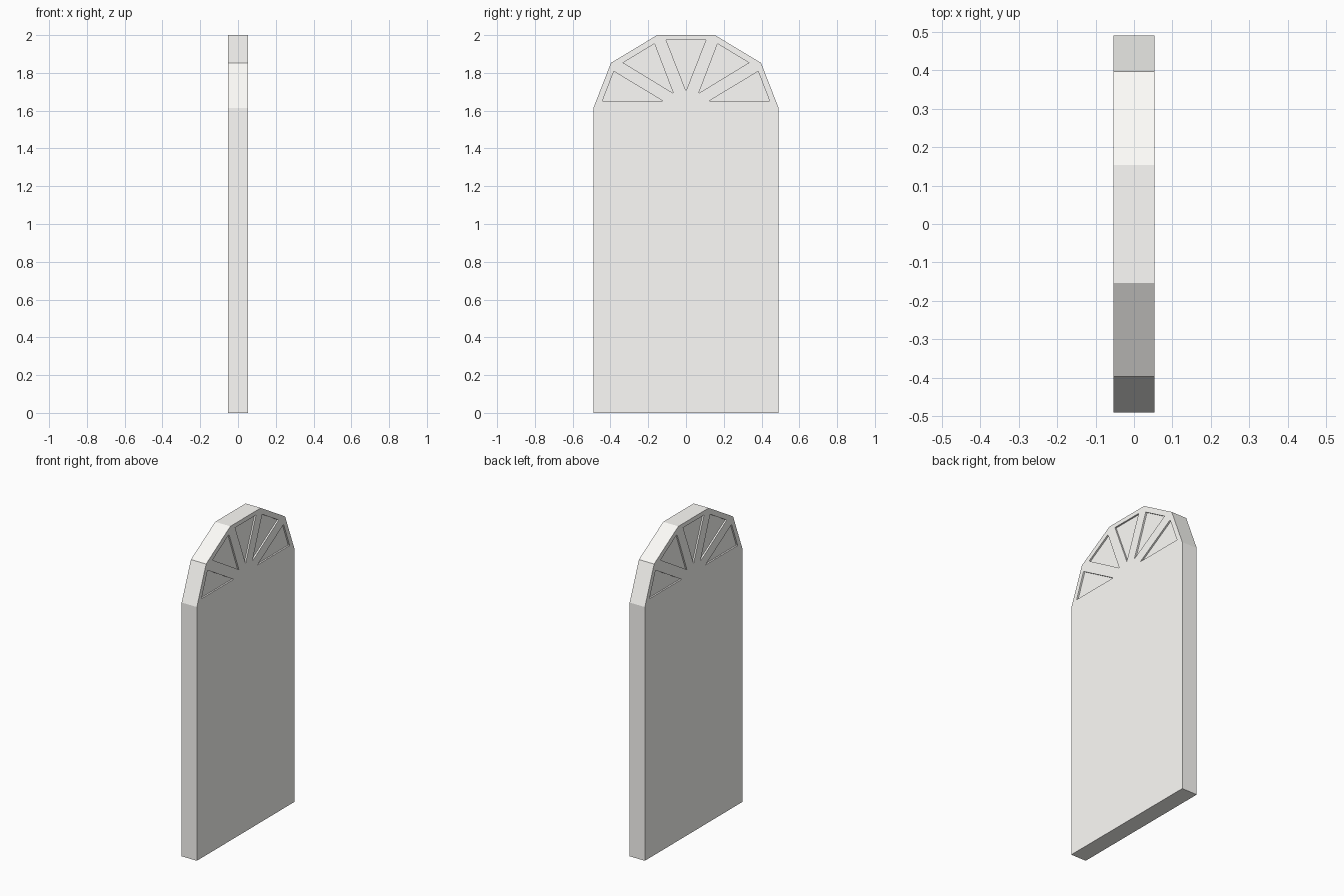
import bpy

if "Cube" in bpy.data.objects:
    bpy.data.objects.remove(bpy.data.objects["Cube"])

HALF_T = 0.0535   # half the slab thickness
DEPTH = 0.01      # depth of the fan recesses


def prism(name, profile, x0, x1):
    """Extrude a (y, z) profile along x."""
    n = len(profile)
    verts = [(x, y, z) for x in (x0, x1) for y, z in profile]
    faces = [tuple(reversed(range(n))), tuple(range(n, 2 * n))]
    faces += [(i, (i + 1) % n, n + (i + 1) % n, n + i) for i in range(n)]
    mesh = bpy.data.meshes.new(name)
    mesh.from_pydata(verts, [], faces)
    obj = bpy.data.objects.new(name, mesh)
    bpy.context.collection.objects.link(obj)
    return obj


def mirrored(profile):
    """Mirror across y = 0, keeping the winding direction."""
    return [(-y, z) for y, z in reversed(profile)]


# Door slab with a faceted arch
half = [(0.49, 0), (0.49, 1.615), (0.397, 1.853), (0.153, 2.0)]
door = prism("arched_door", half + mirrored(half), -HALF_T, HALF_T)

# Warm off-white paint
paint = bpy.data.materials.new("off_white")
paint.diffuse_color = (0.99, 0.98, 0.95, 1)
paint.use_nodes = True
paint.node_tree.nodes["Principled BSDF"].inputs["Base Color"].default_value = paint.diffuse_color
door.data.materials.append(paint)

# Fan of triangular recesses, counter-clockwise in (y, z)
side = [
    [(0.12, 1.65), (0.443, 1.65), (0.382, 1.808)],
    [(0.067, 1.692), (0.333, 1.854), (0.167, 1.954)],
]
fan = side + [mirrored(t) for t in side]
fan.append([(0, 1.705), (0.105, 1.973), (-0.105, 1.973)])

# Cut the recesses into both faces
for tri in fan:
    for x0, x1 in ((HALF_T - DEPTH, HALF_T + 0.05),
                   (-HALF_T - 0.05, -HALF_T + DEPTH)):
        cutter = prism("recess_cutter", tri, x0, x1)
        cutter.hide_render = True
        cutter.data.materials.append(paint)
        mod = door.modifiers.new("recess", 'BOOLEAN')
        mod.operation = 'DIFFERENCE'
        mod.solver = 'EXACT'
        mod.object = cutter
        bpy.context.view_layer.objects.active = door
        bpy.ops.object.modifier_apply(modifier=mod.name)
        bpy.data.objects.remove(cutter)
